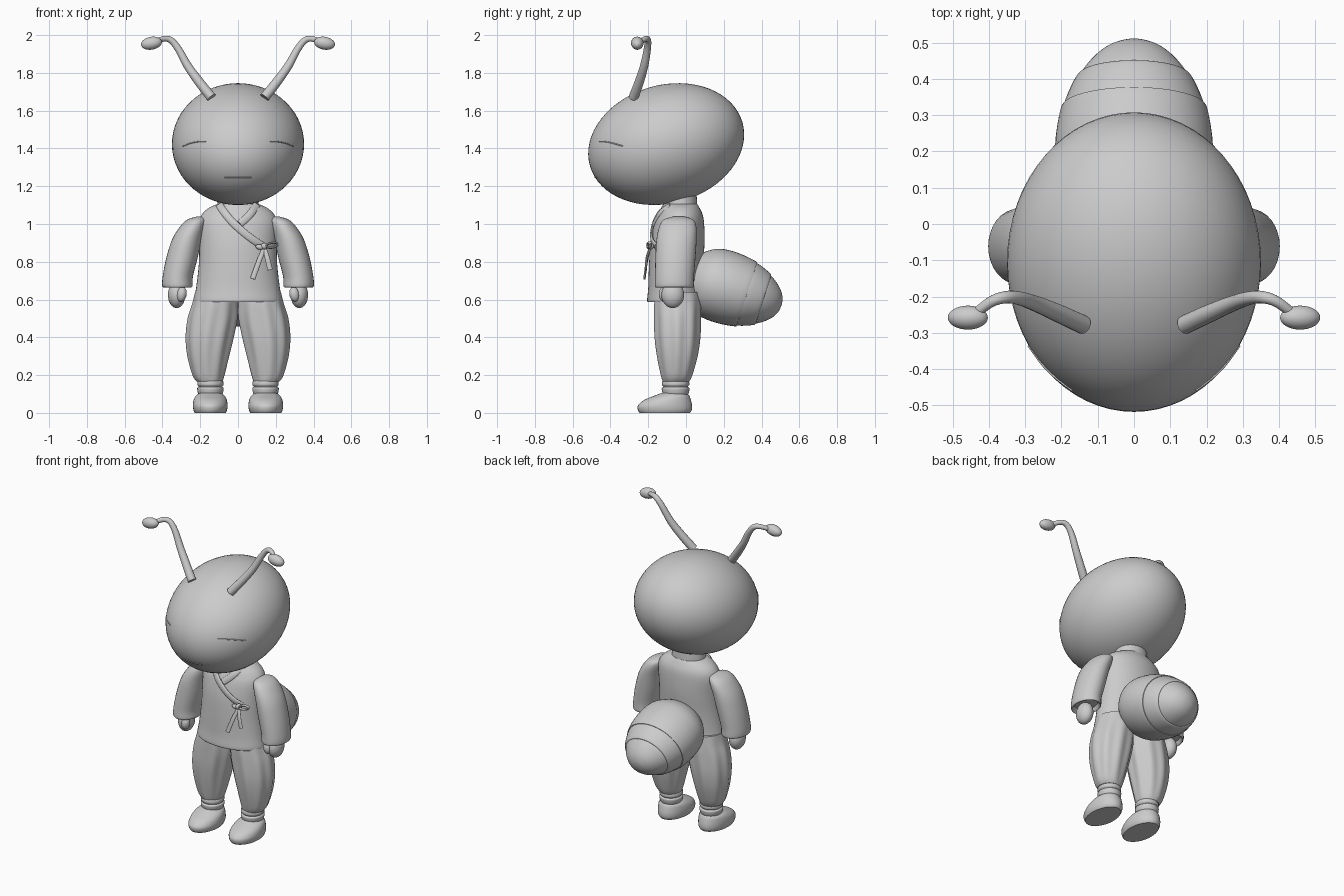
import bpy
import bmesh
from math import sin, cos, pi, radians, sqrt
from mathutils import Vector, Matrix

cube = bpy.data.objects.get("Cube")
if cube:
    bpy.data.objects.remove(cube, do_unlink=True)

grey = bpy.data.materials.new("plain_grey")
grey.use_nodes = True
tone = (0.6, 0.6, 0.6, 1)
grey.diffuse_color = tone
grey.node_tree.nodes["Principled BSDF"].inputs["Base Color"].default_value = tone

X, Y, Z = Vector((1, 0, 0)), Vector((0, 1, 0)), Vector((0, 0, 1))
SIDES = (("left", 1), ("right", -1))


def finish(name, bm):
    bmesh.ops.recalc_face_normals(bm, faces=bm.faces)
    mesh = bpy.data.meshes.new(name)
    bm.to_mesh(mesh)
    bm.free()
    mesh.materials.append(grey)
    ob = bpy.data.objects.new(name, mesh)
    bpy.context.collection.objects.link(ob)
    bpy.context.view_layer.objects.active = ob
    for other in bpy.context.selected_objects:
        other.select_set(False)
    ob.select_set(True)
    bpy.ops.object.shade_smooth_by_angle(angle=radians(40))
    return ob


def smooth_rows(rows, steps):
    """Catmull-Rom resampling of rows of numbers."""
    out = []
    last = len(rows) - 1
    for i in range(last):
        a, b, c, d = (rows[max(0, min(last, k))] for k in range(i - 1, i + 3))
        for s in range(steps):
            t = s / steps
            out.append([q + 0.5 * t * (r - p + t * (2 * p - 5 * q + 4 * r - e + t * (3 * (q - r) + e - p)))
                        for p, q, r, e in zip(a, b, c, d)])
    return out + [list(rows[-1])]


def sweep(name, rows, axes=None, side=1, steps=4, seg=32, folds=0):
    """Skin rows of (x, y, z, radius_1, radius_2); axes fix the section plane."""
    rows = smooth_rows(rows, steps)
    pts = [Vector((r[0] * side, r[1], r[2])) for r in rows]
    bm = bmesh.new()
    rings = []
    for i, r in enumerate(rows):
        if axes:
            u, v = axes
        else:
            t = (pts[min(i + 1, len(pts) - 1)] - pts[max(i - 1, 0)]).normalized()
            u = t.cross(Y).normalized()
            v = u.cross(t)
        wave = folds * sin(pi * i / (len(rows) - 1))
        ring = []
        for k in range(seg):
            a = 2 * pi * k / seg
            f = 1 + wave * cos(9 * a)
            ring.append(bm.verts.new(pts[i] + u * (r[3] * f * cos(a) * side) + v * (r[4] * f * sin(a))))
        rings.append(ring)
    for lo, hi in zip(rings, rings[1:]):
        for k in range(seg):
            n = (k + 1) % seg
            bm.faces.new((lo[k], lo[n], hi[n], hi[k]))
    bm.faces.new(rings[0])
    bm.faces.new(rings[-1])
    return finish(name, bm)


def ellipsoid(name, centre, radii, tilt=0, axis='X', seg=32):
    bm = bmesh.new()
    m = Matrix.Translation(centre) @ Matrix.Rotation(radians(tilt), 4, axis) @ Matrix.Diagonal((*radii, 1))
    bmesh.ops.create_uvsphere(bm, u_segments=seg, v_segments=seg // 2, radius=1, matrix=m)
    return finish(name, bm)


# Head
HEAD, HEAD_R, TILT = (0, -0.105, 1.423), (0.35, 0.42, 0.313), 16
ellipsoid("head", HEAD, HEAD_R, TILT, seg=64)


def face_y(x, z):
    """Front surface of the head at x, z."""
    c, s = cos(radians(TILT)), sin(radians(TILT))
    lo, hi = -0.7, -0.15
    for _ in range(30):
        y = (lo + hi) / 2
        dy, dz = y - HEAD[1], z - HEAD[2]
        d = (x / HEAD_R[0])**2 + ((c * dy + s * dz) / HEAD_R[1])**2 + ((c * dz - s * dy) / HEAD_R[2])**2
        lo, hi = (y, hi) if d > 1 else (lo, y)
    return lo


# Closed eyes and mouth
def face_line(name, points, side=1):
    sweep(name, [(x, face_y(x, z), z, 0.003, 0.004) for x, z in points], side=side, seg=8)


for word, side in SIDES:
    face_line(word + "_eye", [(0.17, 1.437), (0.21, 1.436), (0.25, 1.428), (0.29, 1.413)], side)
face_line("mouth", [(-0.07, 1.247), (-0.03, 1.247), (0.03, 1.247), (0.07, 1.247)])

# Antennae
for word, side in SIDES:
    sweep(word + "_antenna", [
        (0.14, -0.278, 1.67, 0.026, 0.026), (0.20, -0.25, 1.745, 0.025, 0.025),
        (0.265, -0.222, 1.835, 0.022, 0.022), (0.315, -0.205, 1.925, 0.019, 0.019),
        (0.355, -0.202, 1.973, 0.017, 0.017), (0.395, -0.215, 1.98, 0.015, 0.015),
        (0.44, -0.25, 1.96, 0.014, 0.014)], side=side, seg=16)
    ellipsoid(word + "_antenna_tip", (0.458 * side, -0.258, 1.957), (0.056, 0.033, 0.034), 10 * side, 'Y')

# Neck and tunic
sweep("neck", [(0, -0.03, 1.04, 0.11, 0.09), (0, -0.03, 1.09, 0.11, 0.09), (0, -0.03, 1.17, 0.1, 0.085)], (X, Y))
TUNIC = [(0, -0.06, 0.61, 0.20, 0.12), (0, -0.06, 0.588, 0.222, 0.138), (0, -0.06, 0.595, 0.233, 0.146),
         (0, -0.058, 0.66, 0.222, 0.142), (0, -0.053, 0.78, 0.208, 0.143), (0, -0.045, 0.9, 0.205, 0.143),
         (0, -0.036, 1.0, 0.208, 0.132), (0, -0.03, 1.05, 0.192, 0.118), (0, -0.03, 1.085, 0.155, 0.102),
         (0, -0.03, 1.105, 0.11, 0.09)]
sweep("tunic", TUNIC, (X, Y), seg=48)


def chest_y(x, z):
    """Front surface of the tunic at x, z."""
    for a, b in zip(TUNIC[1:], TUNIC[2:]):
        if a[2] <= z <= b[2]:
            f = (z - a[2]) / (b[2] - a[2])
            _, cy, _, rx, ry = (p + f * (q - p) for p, q in zip(a, b))
            return cy - ry * sqrt(max(0, 1 - (x / rx)**2))
    return -0.12


# Wrapped collar, laid over the chest
def strip(name, points, width, gap=0.002):
    sweep(name, [(x, chest_y(x, z) - gap, z, width, 0.008) for x, z in points], seg=12)


strip("under_collar", [(0.10, 1.10), (0.075, 1.065), (0.045, 1.03), (0.01, 1.0)], 0.02)
strip("over_collar", [(-0.10, 1.10), (-0.075, 1.065), (-0.03, 1.01), (0.03, 0.955),
                      (0.09, 0.91), (0.14, 0.88)], 0.02, 0.006)

# Bow with two loops and two tails
ellipsoid("bow_knot", (0.14, -0.19, 0.882), (0.02, 0.02, 0.018))
ellipsoid("bow_inner_loop", (0.115, -0.194, 0.878), (0.022, 0.013, 0.014), 15, 'Y')
loop = [(0.18 + 0.03 * cos(a), -0.195 + 0.006 * cos(a), 0.888 + 0.013 * sin(a) + 0.004 * cos(a), 0.006, 0.01)
        for a in [2 * pi * k / 8 for k in range(9)]]
sweep("bow_outer_loop", loop, seg=10)
sweep("bow_long_tail", [(0.14, -0.19, 0.875, 0.012, 0.006), (0.11, -0.208, 0.80, 0.013, 0.006),
                        (0.078, -0.22, 0.71, 0.014, 0.006)], seg=12)
sweep("bow_short_tail", [(0.14, -0.19, 0.875, 0.01, 0.006), (0.155, -0.208, 0.82, 0.013, 0.006),
                         (0.17, -0.212, 0.757, 0.014, 0.006)], seg=12)

for word, side in SIDES:
    # Sleeve and hand
    sweep(word + "_sleeve", [
        (0.32, -0.062, 0.69, 0.06, 0.08), (0.32, -0.062, 0.667, 0.07, 0.094), (0.321, -0.062, 0.672, 0.08, 0.103),
        (0.319, -0.061, 0.72, 0.08, 0.103), (0.297, -0.056, 0.82, 0.083, 0.106), (0.27, -0.05, 0.92, 0.078, 0.106),
        (0.238, -0.043, 0.99, 0.066, 0.097), (0.217, -0.04, 1.025, 0.048, 0.075),
        (0.205, -0.038, 1.04, 0.012, 0.025)], (X, Y), side)
    ellipsoid(word + "_fist", (0.325 * side, -0.07, 0.625), (0.046, 0.06, 0.07))
    ellipsoid(word + "_thumb", (0.298 * side, -0.118, 0.628), (0.026, 0.026, 0.04), -10 * side, 'Y')

    # Gathered trouser leg
    sweep(word + "_trouser_leg", [
        (0.115, -0.045, 0.64, 0.112, 0.115), (0.12, -0.045, 0.58, 0.12, 0.122), (0.132, -0.045, 0.5, 0.131, 0.122),
        (0.147, -0.045, 0.4, 0.126, 0.119), (0.155, -0.046, 0.3, 0.11, 0.106), (0.155, -0.05, 0.2, 0.085, 0.083),
        (0.15, -0.053, 0.165, 0.068, 0.07)], (X, Y), side, seg=72, folds=0.035)

    # Ankle wraps and shoe
    sweep(word + "_ankle", [(0.146, -0.055, z, r, r * 1.05) for z, r in
                            ((0.09, 0.058), (0.105, 0.066), (0.13, 0.07), (0.138, 0.062),
                             (0.148, 0.069), (0.165, 0.068), (0.175, 0.06))], (X, Y), side)
    sweep(word + "_shoe", [
        (0.147, -0.112, 0, 0.082, 0.134), (0.147, -0.112, 0.016, 0.089, 0.143), (0.147, -0.111, 0.04, 0.092, 0.143),
        (0.147, -0.098, 0.068, 0.088, 0.124), (0.147, -0.076, 0.09, 0.077, 0.094),
        (0.147, -0.062, 0.106, 0.056, 0.066)], (X, Y), side)

# Abdomen: three overlapping shells along a drooping axis
AXIS, LIFT = Vector((0, 0.95, -0.31)), Vector((0, 0.31, 0.95))


def shell(name, profile):
    rows = []
    for s, r in profile:
        p = Vector((0, 0.315, 0.63)) + AXIS * s
        rows.append((*p, r * 1.12, r))
    sweep(name, rows, (X, LIFT), seg=48)


shell("abdomen_base", [(-0.30, 0.11), (-0.27, 0.148), (-0.2, 0.186), (-0.1, 0.194), (0, 0.181), (0.003, 0.17)])
shell("abdomen_middle", [(-0.02, 0.165), (0, 0.175), (0.05, 0.161), (0.095, 0.141), (0.098, 0.13)])
shell("abdomen_tip", [(0.08, 0.128), (0.095, 0.135), (0.14, 0.107), (0.175, 0.073), (0.195, 0.035), (0.2, 0.004)])
